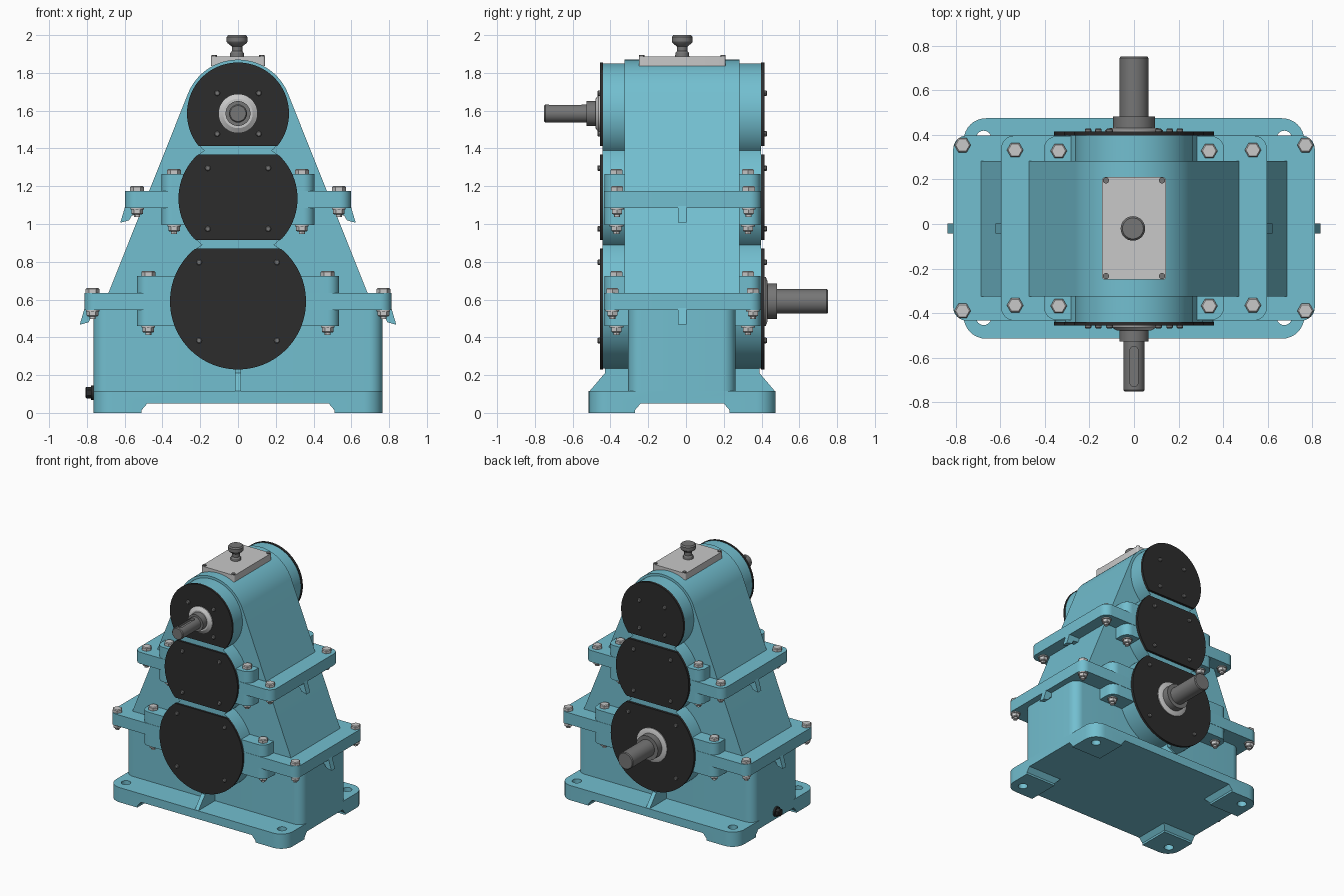
import bpy, bmesh, math
from mathutils import Matrix, Vector

if "Cube" in bpy.data.objects:
    bpy.data.objects.remove(bpy.data.objects["Cube"])


def material(name, r, g, b):
    m = bpy.data.materials.new(name)
    m.use_nodes = True
    m.diffuse_color = (r, g, b, 1)
    bsdf = next(n for n in m.node_tree.nodes if n.type == 'BSDF_PRINCIPLED')
    bsdf.inputs["Base Color"].default_value = (r, g, b, 1)
    return m


BLUE = material("housing blue", 0.17, 0.52, 0.63)
BLACK = material("cover black", 0.025, 0.025, 0.025)
STEEL = material("shaft grey", 0.18, 0.18, 0.18)
LIGHT = material("light metal", 0.58, 0.58, 0.58)
MID = -0.02      # middle of the housing depth
parts = []


def finish(name, bm, mat):
    bmesh.ops.recalc_face_normals(bm, faces=bm.faces)
    mesh = bpy.data.meshes.new(name)
    bm.to_mesh(mesh)
    bm.free()
    mesh.materials.append(mat)
    ob = bpy.data.objects.new(name, mesh)
    bpy.context.collection.objects.link(ob)
    parts.append(ob)
    return ob


def prism(name, pts, lo, hi, axis, mat):
    """Extrude a flat outline along an axis."""
    place = {'x': lambda a, b, h: (h, a, b),
             'y': lambda a, b, h: (a, h, b),
             'z': lambda a, b, h: (a, b, h)}[axis]
    bm = bmesh.new()
    rings = [[bm.verts.new(place(a, b, h)) for a, b in pts] for h in (lo, hi)]
    bm.faces.new(rings[0])
    bm.faces.new(rings[1])
    for i in range(len(pts)):
        j = (i + 1) % len(pts)
        bm.faces.new((rings[0][i], rings[0][j], rings[1][j], rings[1][i]))
    return finish(name, bm, mat)


def lathe(name, profile, centre, direction, mat, sides=32):
    """Turn a (radius, distance) profile about a direction."""
    bm = bmesh.new()
    rings = []
    for r, h in profile:
        rings.append([bm.verts.new((r * math.cos(t), r * math.sin(t), h))
                      for t in (math.tau * i / sides for i in range(sides))])
    for a, b in zip(rings, rings[1:]):
        for i in range(sides):
            j = (i + 1) % sides
            bm.faces.new((a[i], a[j], b[j], b[i]))
    bm.faces.new(rings[0])
    bm.faces.new(rings[-1])
    turn = Vector((0, 0, 1)).rotation_difference(Vector(direction)).to_matrix().to_4x4()
    bm.transform(Matrix.Translation(centre) @ turn)
    return finish(name, bm, mat)


def rounded(x0, x1, y0, y1, r, steps=8):
    pts = []
    for q, (cx, cy) in enumerate([(x1 - r, y1 - r), (x0 + r, y1 - r),
                                  (x0 + r, y0 + r), (x1 - r, y0 + r)]):
        for i in range(steps + 1):
            t = (q + i / steps) * math.pi / 2
            pts.append((cx + r * math.cos(t), cy + r * math.sin(t)))
    return pts


def cut(target, cutters):
    for c in cutters:
        mod = target.modifiers.new("cut", 'BOOLEAN')
        mod.operation, mod.solver, mod.object = 'DIFFERENCE', 'EXACT', c
    bpy.context.view_layer.update()
    graph = bpy.context.evaluated_depsgraph_get()
    mesh = bpy.data.meshes.new_from_object(target.evaluated_get(graph))
    target.modifiers.clear()
    target.data = mesh
    for c in cutters:
        parts.remove(c)
        bpy.data.objects.remove(c)


# Base foot: arches leave four corner pads, each with a bolt hole
foot = prism("base_foot", rounded(-0.765, 0.765, -0.515, 0.475, 0.1), 0, 0.115, 'z', BLUE)


def arch(c, w):
    return [(c - w, -0.05), (c - w, 0.015), (c - w + 0.03, 0.05),
            (c + w - 0.03, 0.05), (c + w, 0.015), (c + w, -0.05)]


cutters = [prism("arch_x", arch(0, 0.51), -1, 1, 'y', BLUE),
           prism("arch_y", arch(MID, 0.25), -1, 1, 'x', BLUE)]
for sx in (-1, 1):
    for y in (-0.42, 0.385):
        cutters.append(lathe("hole", [(0.034, -0.1), (0.034, 0.3)],
                             (sx * 0.675, y, 0), (0, 0, 1), BLUE))
cut(foot, cutters)

# Lower box and tapered upper housing with a round top
prism("lower_housing", rounded(-0.765, 0.765, -0.307, 0.262, 0.07), 0.1, 0.56, 'z', BLUE)
lean = math.atan(0.41)
outline = [(-0.7, 0.6), (0.7, 0.6)]
for i in range(41):
    t = lean + (math.pi - 2 * lean) * i / 40
    outline.append((0.285 * math.cos(t), 1.585 + 0.285 * math.sin(t)))
prism("tapered_housing", outline, -0.325, 0.283, 'y', BLUE)

# Centre ribs between foot and bearing housing
for side, edge, inner, wall in (("front", -0.515, -0.43, -0.25), ("back", 0.475, 0.39, 0.2)):
    prism(side + "_rib", [(edge, 0.11), (inner, 0.21), (inner, 0.26), (wall, 0.26), (wall, 0.11)],
          -0.016, 0.016, 'x', BLUE)


def bolt(x, y, top, bottom):
    at, up = (x, y, 0), (0, 0, 1)
    lathe("bolt_head", [(0.037, top), (0.037, top + 0.02), (0.031, top + 0.026)], at, up, LIGHT, 6)
    lathe("washer", [(0.036, bottom - 0.008), (0.036, bottom)], at, up, LIGHT, 20)
    lathe("nut", [(0.024, bottom - 0.035), (0.031, bottom - 0.03),
                  (0.031, bottom - 0.008)], at, up, LIGHT, 6)
    lathe("bolt_end", [(0.016, bottom - 0.048), (0.016, bottom - 0.02)], at, up, LIGHT, 12)


# Two split flanges with thick bolt bosses, bolts and lifting hooks
for level, half, z0, z1, boss, b0, b1, bx, boss_x, ys in (
        ("lower", 0.812, 0.545, 0.635, 0.535, 0.46, 0.725, 0.77, 0.475, (-0.39, 0.354)),
        ("upper", 0.597, 1.085, 1.175, 0.405, 0.995, 1.265, 0.534, 0.338, (-0.365, 0.332))):
    prism(level + "_flange", rounded(-half, half, -0.434, 0.397, 0.06), z0, z1, 'z', BLUE)
    prism(level + "_bolt_boss", rounded(-boss, boss, -0.432, 0.395, 0.06), b0, b1, 'z', BLUE)
    for s in (-1, 1):
        for y in ys:
            bolt(s * bx, y, z1, z0)
        for y in (-0.368, 0.328):
            bolt(s * boss_x, y, b1, b0)
        hook = [(half - 0.11, z0 + 0.01), (half, z0 + 0.01), (half + 0.026, z0 - 0.078),
                (half - 0.02, z0 - 0.066), (half - 0.035, z0 - 0.04), (half - 0.11, z0 - 0.03)]
        prism(level + "_lifting_hook", [(s * x, z) for x, z in hook],
              MID - 0.022, MID + 0.022, 'y', BLUE)

# Bearing housings with trimmed black covers and cover screws
for level, cz, r, low, high, sx, sz in (("top", 1.585, 0.27, 1.413, 2, 0.11, 0.108),
                                       ("middle", 1.135, 0.315, 0.915, 1.367, 0.16, 0.161),
                                       ("bottom", 0.59, 0.36, 0, 0.87, 0.206, 0.207)):
    lathe(level + "_bearing_housing", [(r - 0.004, -0.441), (r - 0.004, 0.398)],
          (0, 0, cz), (0, 1, 0), BLUE, 96)
    disc = []
    for i in range(128):
        t = math.tau * i / 128
        disc.append((r * math.cos(t), min(high, max(low, cz + r * math.sin(t)))))
    for side, y0, y1, d in (("front", -0.456, -0.44, -1), ("back", 0.397, 0.416, 1)):
        prism(f"{level}_{side}_cover", disc, y0, y1, 'y', BLACK)
        face = y0 if d < 0 else y1
        for a in (-1, 1):
            for b in (-1, 1):
                lathe("cover_screw", [(0.015, -0.005), (0.015, 0.008), (0.011, 0.013)],
                      (a * sx, face, cz + b * sz), (0, d, 0), STEEL, 12)

# Input shaft with keyway, at the top front
at, out = (0, 0, 1.585), (0, -1, 0)
lathe("input_seal", [(0.102, 0.45), (0.102, 0.463), (0.078, 0.478)], at, out, LIGHT, 40)
shaft = lathe("input_shaft", [(0.066, 0.45), (0.066, 0.528), (0.048, 0.528),
                              (0.048, 0.745), (0.042, 0.752)], at, out, STEEL, 40)
cut(shaft, [prism("keyway", rounded(-0.018, 0.018, -0.73, -0.55, 0.0175), 1.612, 1.7, 'z', STEEL)])

# Output shaft, at the bottom back
at, out = (0, 0, 0.59), (0, 1, 0)
lathe("output_seal", [(0.13, 0.41), (0.13, 0.422), (0.105, 0.432)], at, out, LIGHT, 40)
lathe("output_shaft", [(0.094, 0.41), (0.094, 0.482), (0.065, 0.482),
                       (0.065, 0.745), (0.06, 0.752)], at, out, STEEL, 40)

# Inspection plate and breather on the roof
prism("inspection_plate", rounded(-0.143, 0.143, -0.25, 0.21, 0.012, 4), 1.836, 1.888, 'z', LIGHT)
for s in (-1, 1):
    for y in (-0.234, 0.196):
        lathe("plate_screw", [(0.014, 1.88), (0.014, 1.895)], (s * 0.126, y, 0), (0, 0, 1), STEEL, 12)
lathe("breather", [(0.038, 1.88), (0.036, 1.905), (0.028, 1.915), (0.028, 1.94), (0.05, 1.957),
                   (0.055, 1.965), (0.055, 1.99), (0.047, 2.0)],
      (-0.005, MID, 0), (0, 0, 1), STEEL)

# Drain plug low on the end wall
at, out = (0, MID, 0.107), (-1, 0, 0)
lathe("drain_plug_collar", [(0.038, 0.75), (0.038, 0.778)], at, out, BLACK, 24)
lathe("drain_plug_head", [(0.03, 0.77), (0.03, 0.802), (0.025, 0.808)], at, out, BLACK, 6)

# Smooth the round surfaces, keep edges sharp
bpy.ops.object.select_all(action='DESELECT')
for ob in parts:
    ob.select_set(True)
bpy.context.view_layer.objects.active = parts[0]
bpy.ops.object.shade_smooth_by_angle(angle=math.radians(30))
